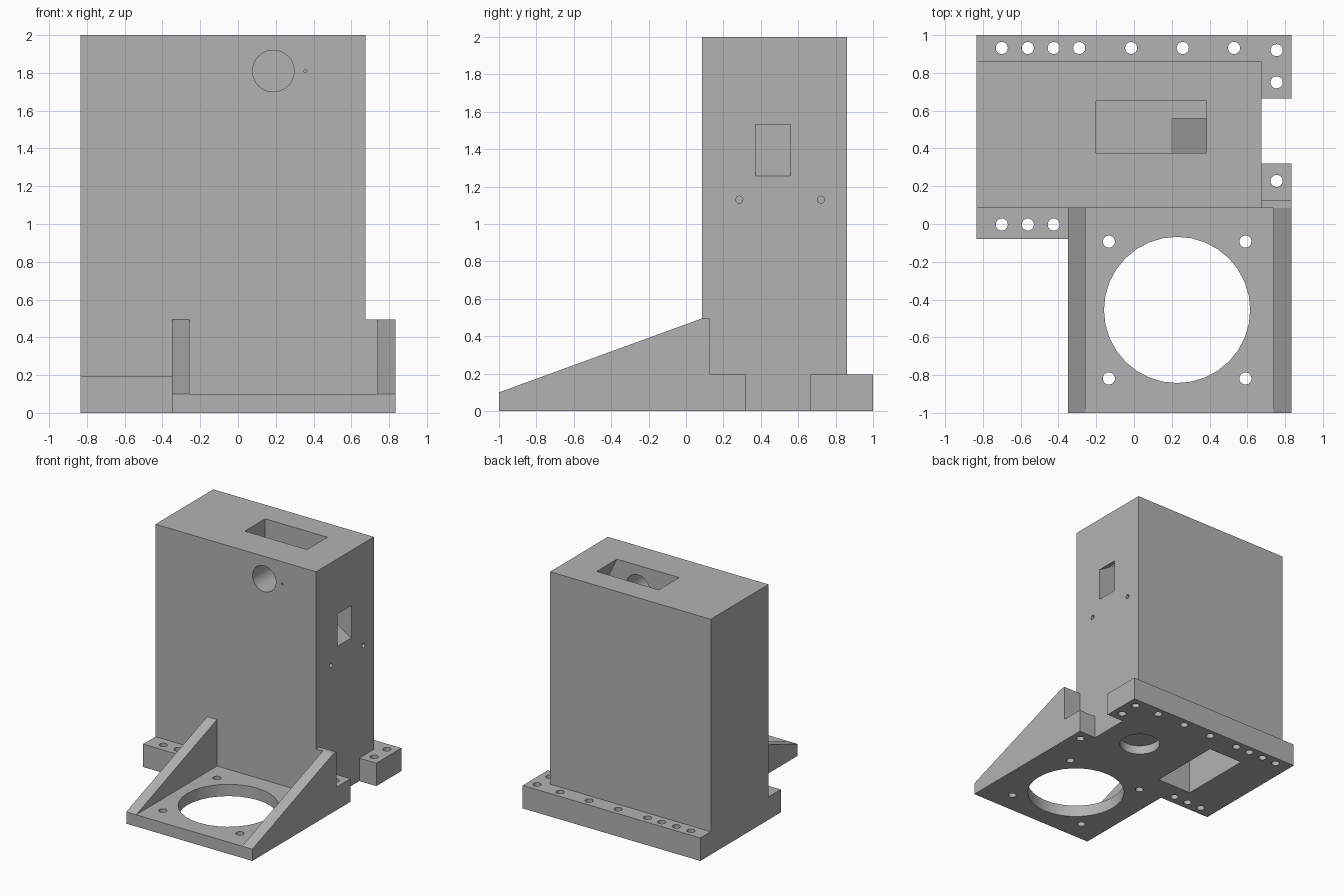
import bpy, bmesh
from math import radians
from mathutils import Matrix, Vector

old = bpy.data.objects.get("Cube")
if old:
    bpy.data.objects.remove(old, do_unlink=True)

grey = bpy.data.materials.new("plain grey")
grey.use_nodes = True
grey.diffuse_color = (0.45, 0.45, 0.45, 1)
grey.node_tree.nodes["Principled BSDF"].inputs["Base Color"].default_value = (0.45, 0.45, 0.45, 1)


def finish(name, bm):
    bmesh.ops.recalc_face_normals(bm, faces=bm.faces)
    mesh = bpy.data.meshes.new(name)
    bm.to_mesh(mesh)
    bm.free()
    mesh.materials.append(grey)
    ob = bpy.data.objects.new(name, mesh)
    bpy.context.collection.objects.link(ob)
    return ob


def prism(name, profile, axis, low, high):
    """Extrude a profile along x (profile is y,z), y (x,z) or z (x,y)."""
    bm = bmesh.new()

    def place(a, b, c):
        return {"x": (c, a, b), "y": (a, c, b), "z": (a, b, c)}[axis]
    face = bm.faces.new([bm.verts.new(place(a, b, low)) for a, b in profile])
    res = bmesh.ops.extrude_face_region(bm, geom=[face])
    shift = Vector(place(0, 0, high - low))
    for v in res["geom"]:
        if isinstance(v, bmesh.types.BMVert):
            v.co += shift
    return finish(name, bm)


def box(name, x, y, z):
    return prism(name, [(x[0], y[0]), (x[1], y[0]), (x[1], y[1]), (x[0], y[1])], "z", *z)


def rod(centre, radius, length, axis="z", sides=32):
    bm = bmesh.new()
    turn = {"x": Matrix.Rotation(radians(90), 4, "Y"),
            "y": Matrix.Rotation(radians(90), 4, "X"), "z": Matrix()}[axis]
    bmesh.ops.create_cone(bm, cap_ends=True, segments=sides, radius1=radius, radius2=radius,
                          depth=length, matrix=Matrix.Translation(centre) @ turn)
    return finish("cutter", bm)


def cut(ob, cutters):
    bpy.context.view_layer.objects.active = ob
    for c in cutters:
        c.hide_render = True
        mod = ob.modifiers.new("cut", "BOOLEAN")
        mod.operation = "DIFFERENCE"
        mod.solver = "EXACT"
        mod.object = c
        bpy.ops.object.modifier_apply(modifier=mod.name)
        bpy.data.objects.remove(c, do_unlink=True)


LEFT, RIGHT = -0.835, 0.835
WALL, FRONT, BACK = 0.675, 0.085, 0.86
FLANGE, PLATE, TOP = 0.195, 0.1, 0.495


def screw_holes(points, radius=0.032):
    return [rod((x, y, 0.1), radius, 0.6, sides=24) for x, y in points]


# Tower with hopper, exit ramp, wall holes and underside pockets
tower = box("tower", (LEFT, WALL), (FRONT, BACK), (0, 2))
hopper = prism("cutter", [(-0.2, 2.1), (0.385, 2.1), (0.385, 2), (0.6, 1.553), (-0.2, 1.553)],
               "y", 0.377, 0.65)
ramp = prism("cutter", [(0.19, 1.556), (0.72, 1.23), (0.72, 1.504), (0.4, 1.7), (0.19, 1.7)],
             "y", 0.372, 0.558)
cut(tower, [
    hopper, ramp,
    rod((0.187, 0.22, 1.81), 0.11, 0.36, "y"),
    rod((0.357, 0.12, 1.81), 0.008, 0.2, "y", 12),
    rod((WALL, 0.285, 1.13), 0.019, 0.2, "x", 16),
    rod((WALL, 0.722, 1.13), 0.019, 0.2, "x", 16),
    box("cutter", (-0.475, -0.15), (0.13, 0.77), (-0.1, 1.1)),
    rod((0.334, 0.47, 0), 0.16, 0.15),
])

# Mounting flanges
back_flange = box("back_flange", (LEFT, RIGHT), (BACK, 1), (0, FLANGE))
cut(back_flange, screw_holes([(x, 0.932) for x in (-0.7, -0.562, -0.425, -0.29, -0.015, 0.258, 0.53)]
                             + [(0.755, 0.92)]))
rear_side_flange = box("rear_side_flange", (WALL, RIGHT), (0.665, BACK), (0, FLANGE))
cut(rear_side_flange, screw_holes([(0.755, 0.75)]))
front_side_flange = box("front_side_flange", (WALL, RIGHT), (FRONT, 0.32), (0, FLANGE))
cut(front_side_flange, screw_holes([(0.755, 0.228)]))
front_flange = box("front_flange", (LEFT, -0.35), (-0.08, FRONT), (0, FLANGE))
cut(front_flange, screw_holes([(x, -0.003) for x in (-0.7, -0.562, -0.425)]))

# Front plate with a large round opening and four corner holes
front_plate = box("front_plate", (-0.35, RIGHT), (-1, FRONT), (0, PLATE))
cut(front_plate, [rod((0.228, -0.455, 0), 0.387, 0.6)]
    + screw_holes([(x, y) for x in (-0.133, 0.59) for y in (-0.093, -0.818)]))

# Sloping side braces and the block behind the outer one
slope = [(-1, PLATE), (FRONT, PLATE), (FRONT, TOP)]
prism("inner_brace", slope, "x", -0.35, -0.257)
prism("outer_brace", slope, "x", 0.738, RIGHT)
box("brace_block", (WALL, RIGHT), (FRONT, 0.128), (FLANGE, TOP))

# Smooth the round walls and keep the edges sharp
bpy.ops.object.select_all(action="DESELECT")
for ob in bpy.context.scene.objects:
    if ob.type == "MESH" and grey.name in ob.data.materials:
        ob.select_set(True)
        bpy.context.view_layer.objects.active = ob
bpy.ops.object.shade_smooth_by_angle(angle=radians(30))
